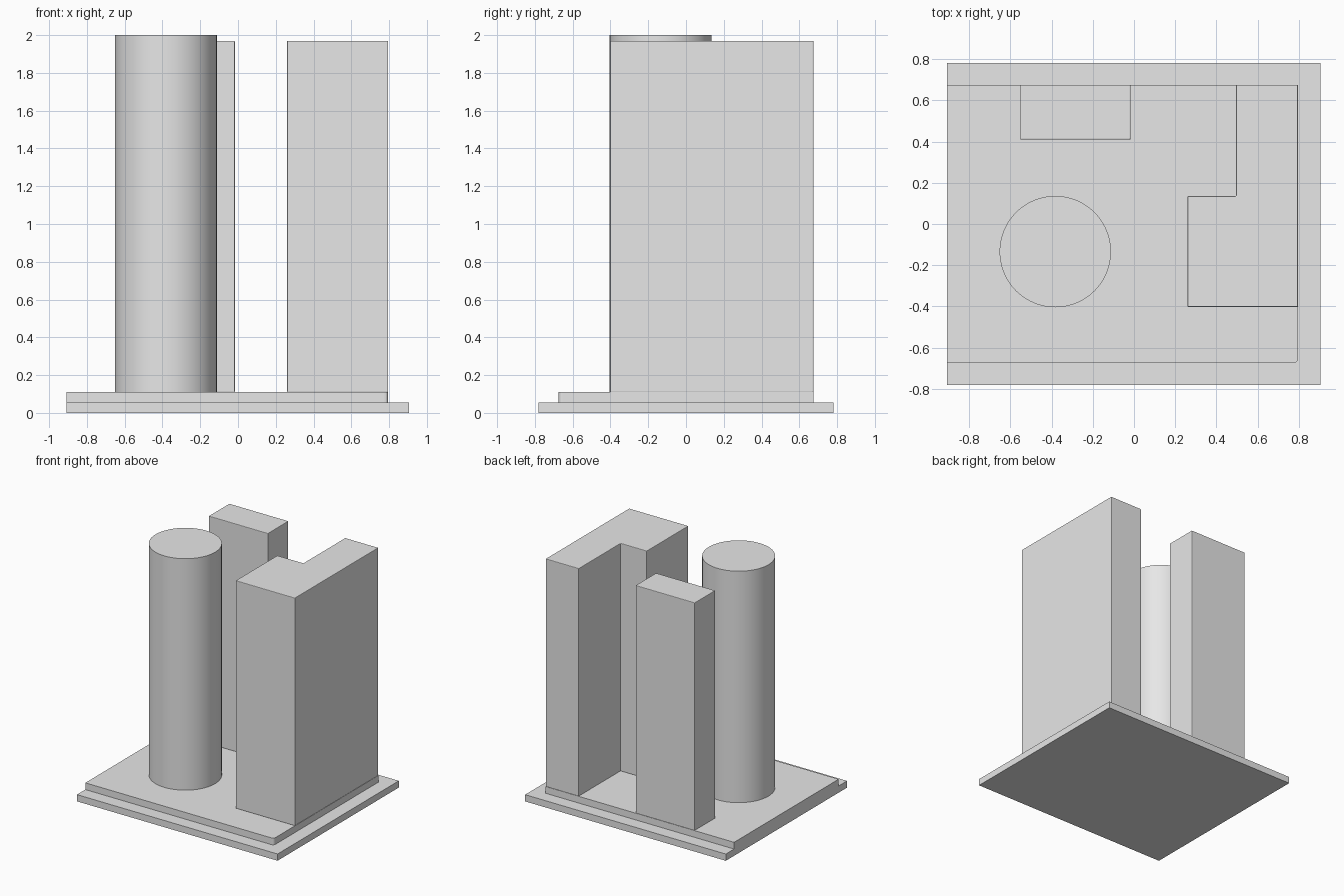
import bpy, bmesh, math

cube = bpy.data.objects.get("Cube")
if cube:
    bpy.data.objects.remove(cube, do_unlink=True)

GREY = (0.8, 0.8, 0.8, 1)
grey = bpy.data.materials.new("plain grey")
grey.use_nodes = True
grey.diffuse_color = GREY
grey.node_tree.nodes["Principled BSDF"].inputs["Base Color"].default_value = GREY


def extrude_outline(name, outline, z0, z1, bevel=0.0, rounded=None):
    """Raise a flat outline into a solid, optionally rounding one upright edge."""
    bm = bmesh.new()
    base = bm.faces.new([bm.verts.new((x, y, z0)) for x, y in outline])
    top = bmesh.ops.extrude_face_region(bm, geom=[base])["geom"]
    raised = [g for g in top if isinstance(g, bmesh.types.BMVert)]
    bmesh.ops.translate(bm, vec=(0, 0, z1 - z0), verts=raised)
    bmesh.ops.recalc_face_normals(bm, faces=bm.faces)
    if rounded:
        edges = [e for e in bm.edges
                 if all(math.dist(v.co.xy, rounded) < 0.001 for v in e.verts)]
        bmesh.ops.bevel(bm, geom=edges, offset=0.02, segments=4,
                        profile=0.5, affect='EDGES')
    mesh = bpy.data.meshes.new(name)
    bm.to_mesh(mesh)
    bm.free()
    obj = bpy.data.objects.new(name, mesh)
    bpy.context.collection.objects.link(obj)
    mesh.materials.append(grey)
    if bevel:
        mod = obj.modifiers.new("soft edges", 'BEVEL')
        mod.width, mod.segments = bevel, 2
    return obj


def box(x0, x1, y0, y1):
    return [(x0, y0), (x1, y0), (x1, y1), (x0, y1)]


# Stepped base
LEFT, BACK, FLOOR, ROOF = 0.795, 0.675, 0.11, 1.97
extrude_outline("base_slab", box(-0.907, 0.905, -0.782, 0.782), 0, 0.055)
extrude_outline("upper_slab", box(-0.907, LEFT, -0.674, BACK), 0.055, FLOOR,
                rounded=(LEFT, -0.674))

# Square-cornered towers, flush with the upper slab
extrude_outline("back_tower", box(-0.551, -0.017, 0.41, BACK), FLOOR, ROOF, 0.004)
l_shape = [(0.26, -0.402), (LEFT, -0.402), (LEFT, BACK),
           (0.496, BACK), (0.496, 0.135), (0.26, 0.135)]
extrude_outline("l_shaped_tower", l_shape, FLOOR, ROOF, 0.004)

# Round tower
bpy.ops.mesh.primitive_cylinder_add(vertices=96, radius=0.27, depth=2 - FLOOR,
                                    location=(-0.382, -0.134, (2 + FLOOR) / 2))
tower = bpy.context.object
tower.name = "round_tower"
tower.data.materials.append(grey)
bpy.ops.object.shade_smooth_by_angle(angle=math.radians(30))
